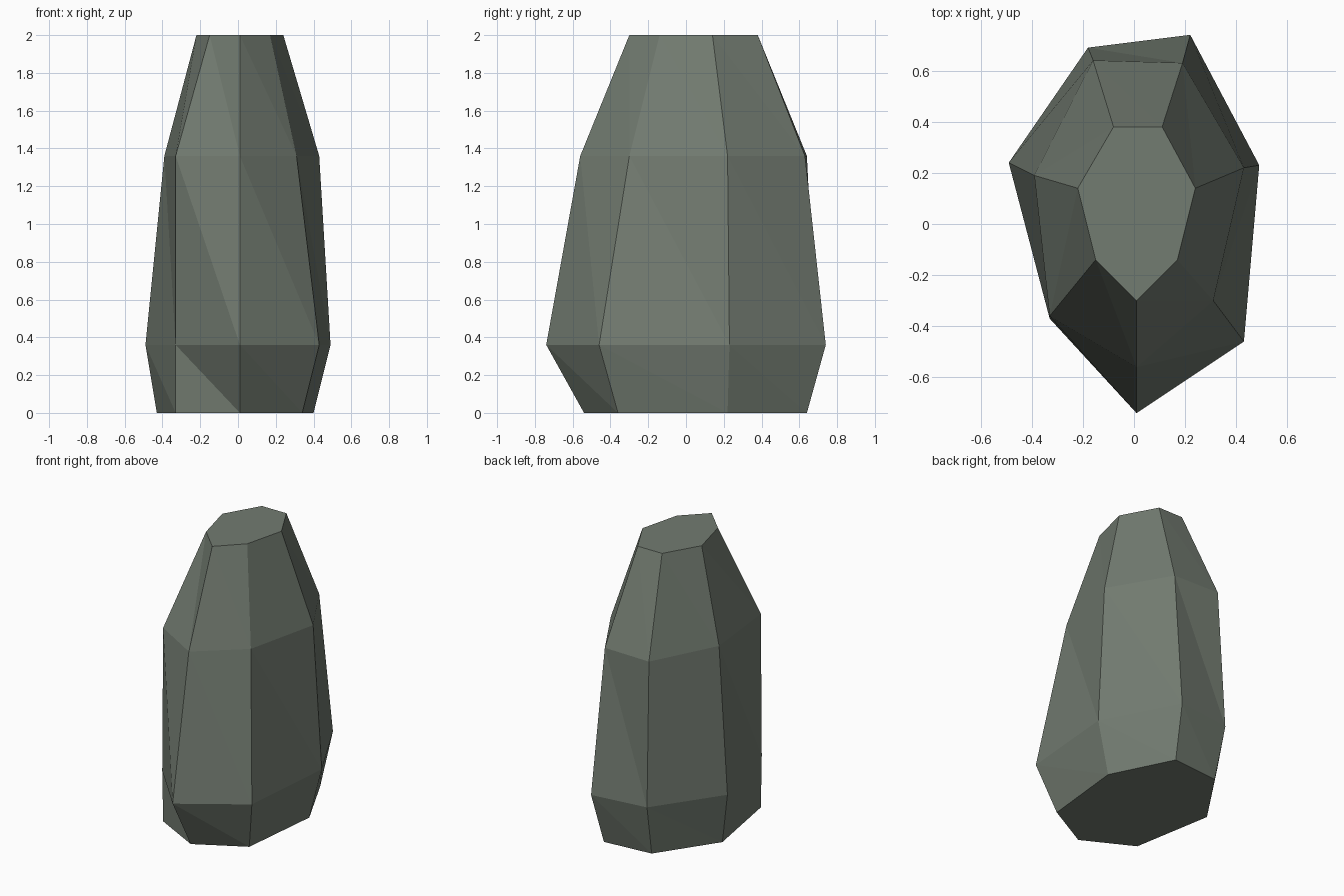
import bpy, bmesh

if "Cube" in bpy.data.objects:
    bpy.data.objects.remove(bpy.data.objects["Cube"])

# Stacked seven-sided outlines, counter-clockwise from the front point
RINGS = [
    (0.00, [(0.01, -0.54), (0.34, -0.36), (0.40, 0.22), (0.19, 0.64), (-0.16, 0.61), (-0.43, 0.21), (-0.33, -0.36)]),
    (0.36, [(0.01, -0.74), (0.43, -0.46), (0.49, 0.23), (0.22, 0.74), (-0.18, 0.69), (-0.49, 0.24), (-0.33, -0.37)]),
    (1.36, [(0.01, -0.56), (0.31, -0.30), (0.43, 0.22), (0.19, 0.63), (-0.16, 0.64), (-0.39, 0.19), (-0.33, -0.36)]),
    (2.00, [(0.01, -0.30), (0.17, -0.14), (0.24, 0.14), (0.11, 0.38), (-0.08, 0.38), (-0.22, 0.14), (-0.15, -0.14)]),
]
N = 7

bm = bmesh.new()
rings = [[bm.verts.new((x, y, z)) for x, y in pts] for z, pts in RINGS]
bm.faces.new(list(reversed(rings[0])))
bm.faces.new(rings[-1])

# Facets: each side panel folds along one diagonal
for low, up in zip(rings, rings[1:]):
    for i in range(N):
        j = (i + 1) % N
        bm.faces.new((up[i], low[i], low[j]))
        bm.faces.new((up[i], low[j], up[j]))

# Slightly worn edges along the rims and columns
edges = []
for k, r in enumerate(rings):
    for i in range(N):
        edges.append(bm.edges.get((r[i], r[(i + 1) % N])))
        if k:
            edges.append(bm.edges.get((rings[k - 1][i], r[i])))
edges = [e for e in edges if e.calc_face_angle(0) > 0.3]
bmesh.ops.bevel(bm, geom=edges, offset=0.007, offset_type='OFFSET',
                segments=1, profile=0.5, affect='EDGES', clamp_overlap=True)
bmesh.ops.recalc_face_normals(bm, faces=bm.faces[:])

mesh = bpy.data.meshes.new("standing_rock")
bm.to_mesh(mesh)
bm.free()
rock = bpy.data.objects.new("standing_rock", mesh)
bpy.context.collection.objects.link(rock)

# Grey-green stone
mat = bpy.data.materials.new("grey_green_stone")
mat.diffuse_color = (0.17, 0.20, 0.165, 1)
mat.use_nodes = True
mat.node_tree.nodes["Principled BSDF"].inputs["Base Color"].default_value = mat.diffuse_color
mesh.materials.append(mat)
